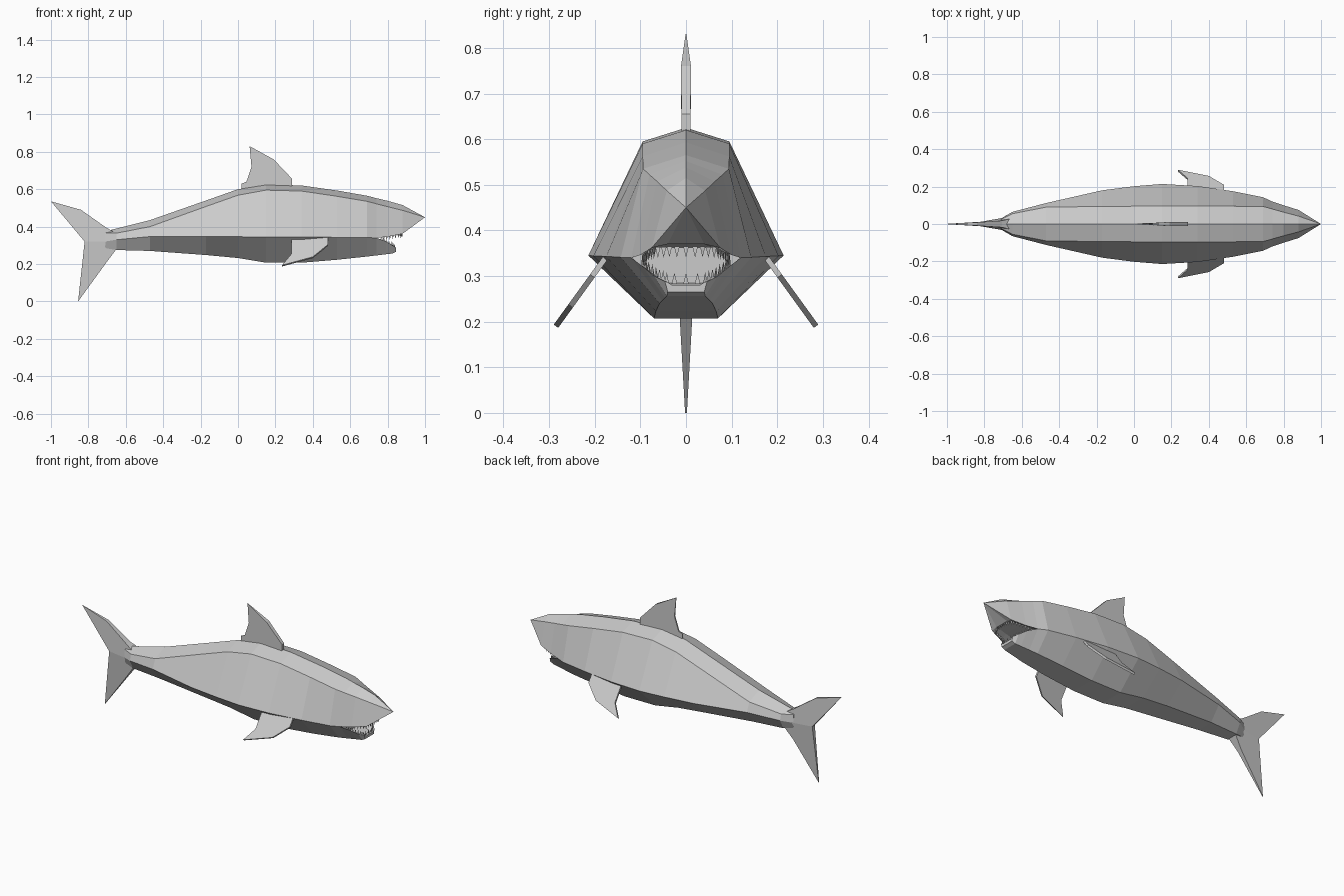
import bpy, bmesh
from mathutils import Vector

grey = bpy.data.materials.new("shark grey")
grey.diffuse_color = (0.6, 0.6, 0.6, 1)


def make(name, verts, faces):
    bm = bmesh.new()
    vs = [bm.verts.new(v) for v in verts]
    for f in faces:
        bm.faces.new([vs[i] for i in f])
    bmesh.ops.remove_doubles(bm, verts=bm.verts, dist=0.0005)
    bmesh.ops.recalc_face_normals(bm, faces=bm.faces)
    me = bpy.data.meshes.new(name)
    bm.to_mesh(me)
    bm.free()
    me.materials.append(grey)
    ob = bpy.data.objects.new(name, me)
    bpy.context.collection.objects.link(ob)
    return ob


def loft(name, sections):
    """Skin mirrored half sections (x, [(y, z), ...]) and cap both ends."""
    verts = []
    for x, half in sections:
        ring = list(half) + [(-y, z) for y, z in reversed(half) if y > 0 or z is None]
        verts += [(x, y, z) for y, z in ring]
    n = len(verts) // len(sections)
    faces = []
    for s in range(len(sections) - 1):
        for i in range(n):
            j = (i + 1) % n
            faces.append((s * n + i, s * n + j, s * n + n + j, s * n + n + i))
    faces += [tuple(range(n)), tuple(range(len(verts) - n, len(verts)))]
    return make(name, verts, faces)


def slab(name, points):
    """Upright fin from an outline of (x, z, half thickness)."""
    n = len(points)
    verts = [(x, s * w, z) for s in (-1, 1) for x, z, w in points]
    faces = [tuple(range(n)), tuple(range(n, 2 * n))]
    faces += [(i, (i + 1) % n, n + (i + 1) % n, n + i) for i in range(n)]
    return make(name, verts, faces)


# Body: x, ridge z, shoulder y z, flank y z, belly y z
body = [
    (-0.71, 0.375, 0.025, 0.365, 0.030, 0.32, 0.020, 0.285),
    (-0.65, 0.390, 0.055, 0.365, 0.065, 0.33, 0.035, 0.275),
    (-0.47, 0.435, 0.090, 0.400, 0.112, 0.347, 0.050, 0.270),
    (-0.17, 0.540, 0.094, 0.508, 0.180, 0.346, 0.065, 0.248),
    (0.00, 0.600, 0.095, 0.568, 0.202, 0.346, 0.068, 0.232),
    (0.15, 0.625, 0.095, 0.595, 0.214, 0.345, 0.070, 0.207),
    (0.34, 0.620, 0.095, 0.590, 0.203, 0.344, 0.070, 0.207),
    (0.53, 0.593, 0.095, 0.562, 0.175, 0.343, 0.066, 0.223),
    (0.69, 0.565, 0.094, 0.535, 0.143, 0.341, 0.058, 0.240),
    (0.74, 0.552, 0.080, 0.522, 0.120, 0.340, 0.052, 0.246),
]
loft("body", [(x, [(0, t), (sy, sz), (fy, fz), (by, bz)])
              for x, t, sy, sz, fy, fz, by, bz in body])

# Snout overhanging the mouth, drawn in to a point
loft("snout", [
    (0.74, [(0, 0.552), (0.080, 0.522), (0.120, 0.340), (0.07, 0.362)]),
    (0.80, [(0, 0.538), (0.063, 0.507), (0.100, 0.346), (0.06, 0.368)]),
    (0.88, [(0, 0.515), (0.042, 0.487), (0.075, 0.362), (0.04, 0.370)]),
    (1.00, [(0, 0.450), (0.0002, 0.45), (0.0002, 0.45), (0.0001, 0.45)]),
])

# Lower jaw with a sunken floor
loft("lower_jaw", [
    (0.74, [(0.060, 0.285), (0.105, 0.325), (0.120, 0.340), (0.052, 0.246)]),
    (0.79, [(0.050, 0.280), (0.082, 0.312), (0.096, 0.322), (0.046, 0.252)]),
    (0.825, [(0.035, 0.275), (0.058, 0.294), (0.070, 0.300), (0.042, 0.256)]),
    (0.845, [(0.030, 0.280), (0.040, 0.286), (0.046, 0.288), (0.040, 0.265)]),
])


def teeth(name, path, count, length):
    """Row of small three-sided spikes along a mirrored lip path."""
    pts = [Vector(p) for p in path]
    pts += [Vector((p.x, -p.y, p.z)) for p in reversed(pts)]
    verts, faces = [], []
    for k in range(count):
        t = (k + 0.5) / count * (len(pts) - 1)
        i = min(int(t), len(pts) - 2)
        c = pts[i].lerp(pts[i + 1], t - i)
        d = (pts[i + 1] - pts[i]).normalized() * 0.006
        side = Vector((d.y, -d.x, 0))
        b = len(verts)
        verts += [c - d, c + d, c + side, c + Vector((0, 0, length))]
        faces += [(b, b + 1, b + 2), (b, b + 1, b + 3),
                  (b + 1, b + 2, b + 3), (b + 2, b, b + 3)]
    make(name, verts, faces)


teeth("upper_teeth", [(0.77, 0.096, 0.347), (0.82, 0.085, 0.355),
                      (0.865, 0.068, 0.363), (0.88, 0.03, 0.365)], 21, -0.024)
teeth("lower_teeth", [(0.76, 0.098, 0.323), (0.79, 0.086, 0.312),
                      (0.825, 0.062, 0.294), (0.84, 0.038, 0.283)], 21, 0.024)

# Back fin
slab("dorsal_fin", [(0.02, 0.59, 0.003), (0.29, 0.60, 0.010), (0.29, 0.655, 0.010),
                    (0.19, 0.76, 0.011), (0.062, 0.83, 0.001), (0.072, 0.72, 0.004),
                    (0.045, 0.64, 0.004), (0.02, 0.63, 0.003)])

# Tail lobes, thick at the root and thin at the tips
slab("upper_tail_lobe", [(-0.66, 0.32, 0.040), (-0.65, 0.365, 0.030), (-0.705, 0.395, 0.018),
                         (-0.84, 0.49, 0.009), (-1.0, 0.535, 0.001), (-0.82, 0.32, 0.012)])
slab("lower_tail_lobe", [(-0.66, 0.32, 0.040), (-0.82, 0.32, 0.012), (-0.855, 0.0, 0.002),
                         (-0.70, 0.213, 0.014), (-0.65, 0.28, 0.028)])

# Side fins slanting down and outward
outline = [(0.235, 0.19), (0.40, 0.235), (0.48, 0.30), (0.48, 0.345),
           (0.285, 0.335), (0.285, 0.25)]
for name, side in (("left_side_fin", 1), ("right_side_fin", -1)):
    verts = []
    for off in (-0.006, 0.006):
        for x, z in outline:
            y = 0.18 + (0.335 - z) * 0.724
            verts.append((x, side * (y + off * 0.81), z + off * 0.587))
    n = len(outline)
    make(name, verts, [tuple(range(n)), tuple(range(n, 2 * n))]
         + [(i, (i + 1) % n, n + (i + 1) % n, n + i) for i in range(n)])
